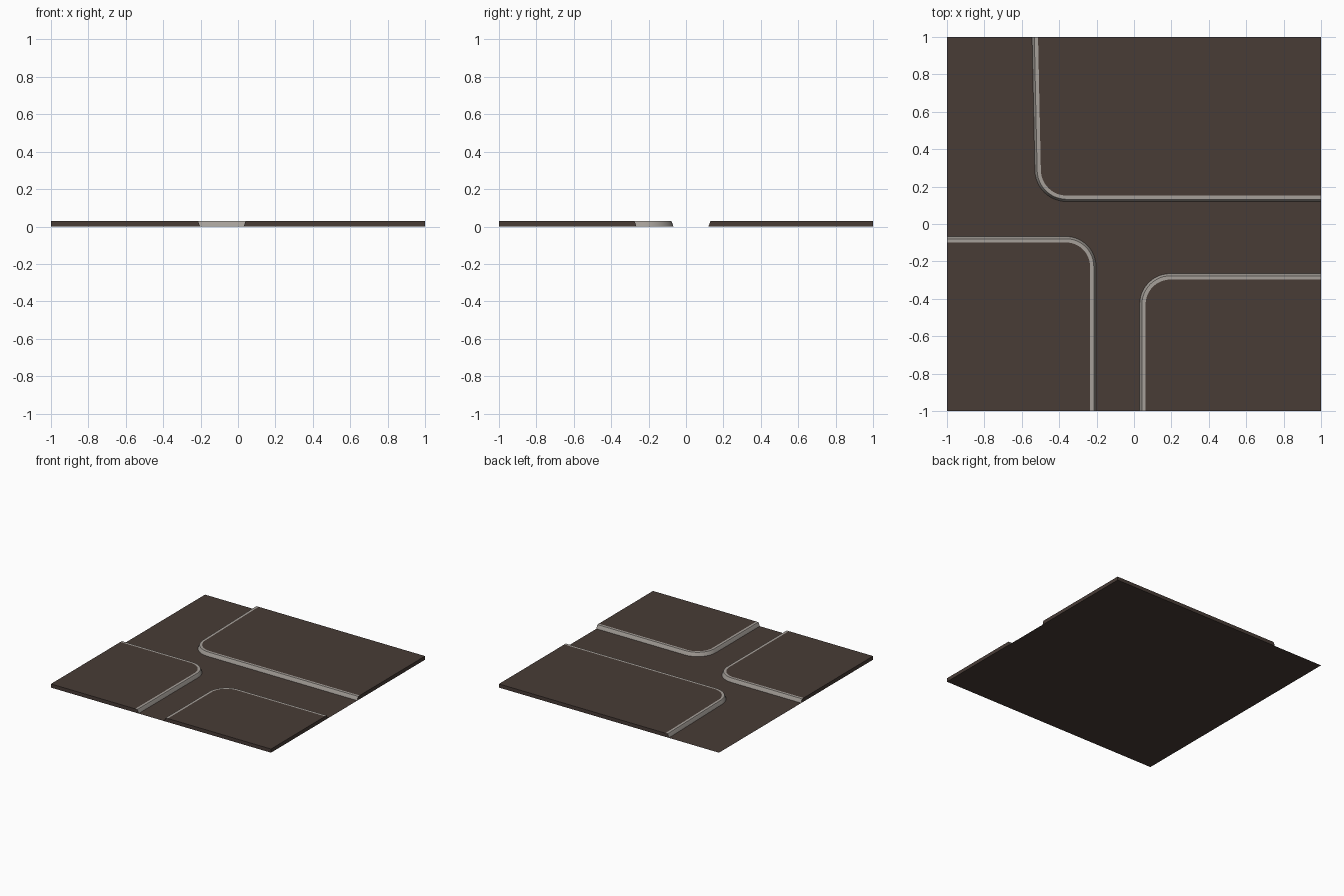
import bpy, bmesh, math
from mathutils import Vector

if "Cube" in bpy.data.objects:
    bpy.data.objects.remove(bpy.data.objects["Cube"])


def material(name, rgb):
    m = bpy.data.materials.new(name)
    m.diffuse_color = (*rgb, 1)
    m.use_nodes = True
    m.node_tree.nodes["Principled BSDF"].inputs["Base Color"].default_value = m.diffuse_color
    return m


BROWN = material("dark brown paving", (0.065, 0.045, 0.037))
GRAY = material("light gray kerb", (0.38, 0.35, 0.32))

# kerb cross-section: (distance inwards from the road edge, height)
PROFILE = [(0, 0), (0.009, 0.025), (0.012, 0.03), (0.032, 0.03)]
TOP = 0.03
STEPS = 12


def to_border(p, d):
    """Follow direction d from p to the edge of the tile."""
    s = min((math.copysign(1, d[i]) - p[i]) / d[i] for i in (0, 1) if abs(d[i]) > 1e-6)
    return p + d * s


def edge_path(centre, radius, a0, a1):
    """Straight run, rounded corner, straight run."""
    a0, a1 = math.radians(a0), math.radians(a1)
    g = math.copysign(1, a1 - a0)
    along = lambda a: Vector((-math.sin(a), math.cos(a))) * g
    c = Vector(centre)
    arc = []
    for i in range(STEPS + 1):
        a = a0 + (a1 - a0) * i / STEPS
        arc.append(c + Vector((math.cos(a), math.sin(a))) * radius)
    return [to_border(arc[0], -along(a0))] + arc + [to_border(arc[-1], along(a1))]


def finish(bm, name):
    me = bpy.data.meshes.new(name)
    bm.to_mesh(me)
    bm.free()
    ob = bpy.data.objects.new(name, me)
    bpy.context.collection.objects.link(ob)
    me.materials.append(BROWN)
    me.materials.append(GRAY)
    return ob


def pavement(name, centre, radius, a0, a1, corner):
    bm = bmesh.new()
    rows = [[bm.verts.new((p.x, p.y, z)) for p in edge_path(centre, radius - d, a0, a1)]
            for d, z in PROFILE]
    low = bm.verts.new((*corner, 0))
    high = bm.verts.new((*corner, TOP))
    # kerb wall and rim
    for r, s in zip(rows, rows[1:]):
        for i in range(len(r) - 1):
            f = bm.faces.new((r[i], r[i + 1], s[i + 1], s[i]))
            f.material_index = 1
            f.smooth = True
    # paved top and outer sides
    bm.faces.new(rows[-1] + [high])
    for end in (0, -1):
        bm.faces.new([r[end] for r in rows] + [high, low])
    # temporary underside gives reliable outward normals
    under = bm.faces.new(rows[0] + [low])
    bmesh.ops.recalc_face_normals(bm, faces=bm.faces[:])
    bmesh.ops.delete(bm, geom=[under], context='FACES_ONLY')
    ob = finish(bm, name)
    bpy.ops.object.select_all(action='DESELECT')
    ob.select_set(True)
    bpy.context.view_layer.objects.active = ob
    bpy.ops.object.shade_smooth_by_angle(angle=math.radians(20))


# flat road sheet under everything
bm = bmesh.new()
bmesh.ops.create_grid(bm, x_segments=1, y_segments=1, size=1)
finish(bm, "road")

# three raised pavements around the junction
pavement("back_pavement", (-0.36, 0.29), 0.17, 270, 181.2, (1, 1))
pavement("front_left_pavement", (-0.363, -0.227), 0.16, 90, 0, (-1, -1))
pavement("front_right_pavement", (0.195, -0.43), 0.165, 180, 90, (1, -1))
